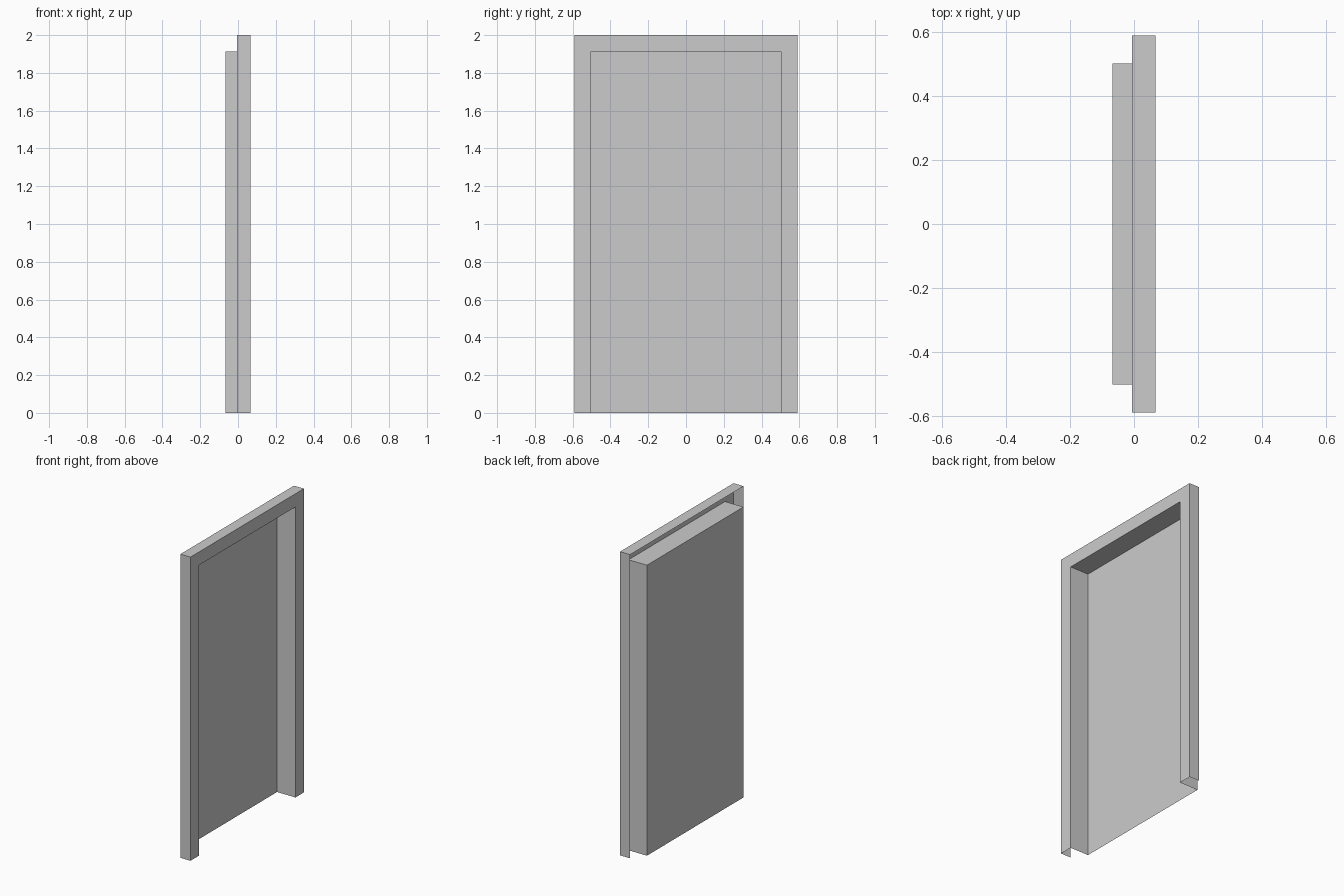
import bpy
import bmesh

cube = bpy.data.objects.get("Cube")
if cube:
    bpy.data.objects.remove(cube, do_unlink=True)

# Overall sizes
FRONT, LIP, BACK = 0.067, -0.006, -0.067
OUTER = (0.59, 2.0)      # half width, height of the outer edge
OPENING = (0.502, 1.913)  # half width, height of the opening

grey = bpy.data.materials.new("plain grey")
grey.use_nodes = True
grey.diffuse_color = (0.6, 0.6, 0.6, 1)
grey.node_tree.nodes["Principled BSDF"].inputs["Base Color"].default_value = (0.6, 0.6, 0.6, 1)


def arch(bm, x, size):
    """Doorway outline: up one side, across the top and down the other."""
    w, h = size
    return [bm.verts.new((x, y, z)) for y, z in ((-w, 0), (-w, h), (w, h), (w, 0))]


def sheet(name, stations, closed_end=False):
    """Open-backed sheet joining successive doorway outlines."""
    bm = bmesh.new()
    rows = [arch(bm, x, size) for x, size in stations]
    for a, b in zip(rows, rows[1:]):
        for i in range(3):
            bm.faces.new((a[i], a[i + 1], b[i + 1], b[i]))
    if closed_end:
        bm.faces.new(rows[-1][::-1])
    mesh = bpy.data.meshes.new(name)
    bm.to_mesh(mesh)
    bm.free()
    mesh.materials.append(grey)
    obj = bpy.data.objects.new(name, mesh)
    bpy.context.collection.objects.link(obj)
    return obj


# Outer return and front face of the surround
sheet("door_surround", [(LIP, OUTER), (FRONT, OUTER), (FRONT, OPENING)])

# Deep reveal ending in the flat door panel, open at the floor
sheet("recessed_door", [(FRONT, OPENING), (BACK, OPENING)], closed_end=True)
